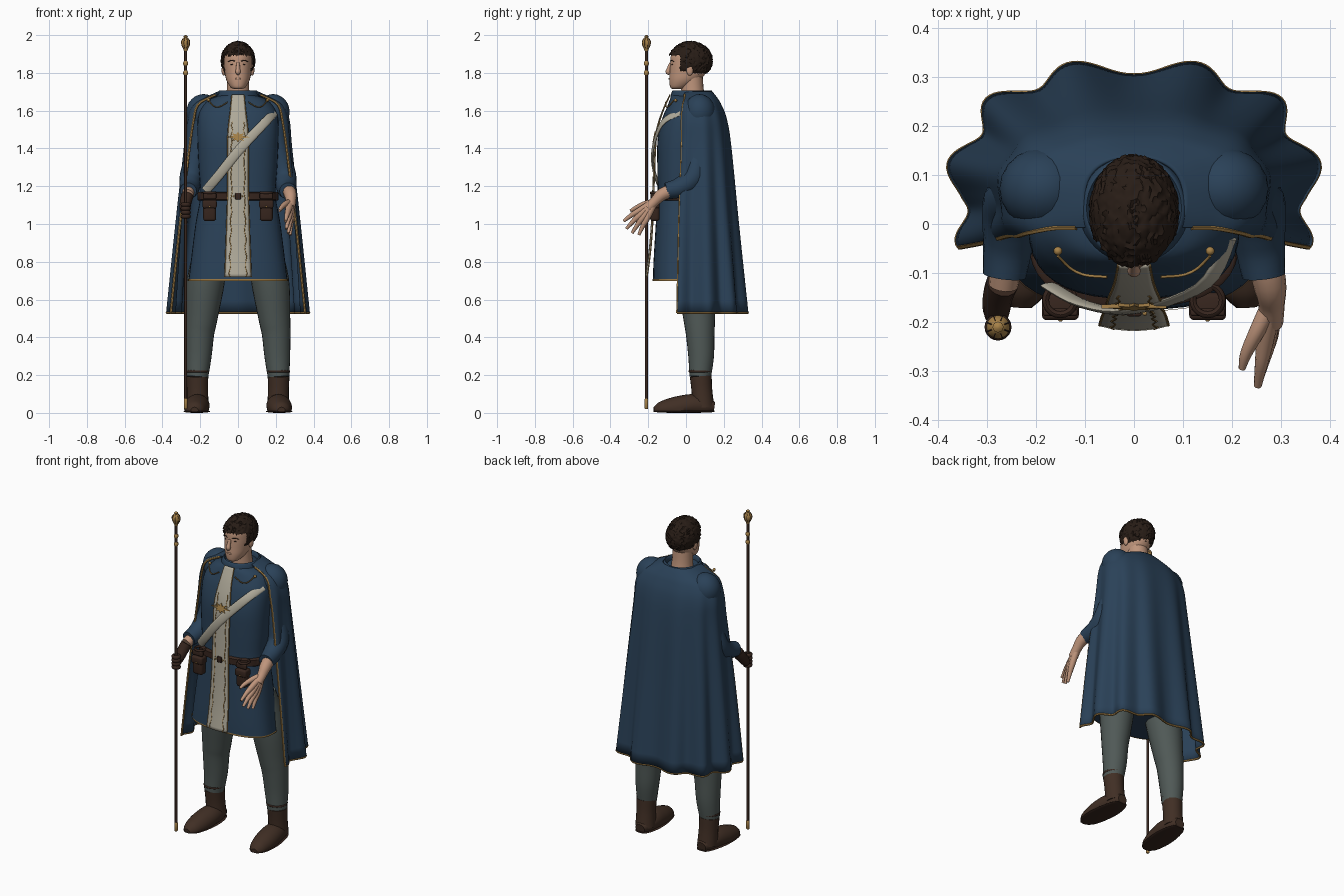
import bpy, bmesh, random
from math import sin, cos, pi, radians, copysign
from mathutils import Vector

random.seed(4)
if "Cube" in bpy.data.objects:
    bpy.data.objects.remove(bpy.data.objects["Cube"])
made = []


def material(name, *rgb):
    m = bpy.data.materials.new(name)
    m.use_nodes = True
    m.diffuse_color = (*rgb, 1)
    m.node_tree.nodes["Principled BSDF"].inputs["Base Color"].default_value = (*rgb, 1)
    return m


blue = material("blue cloth", .023, .053, .097)
gold = material("gold trim", .38, .22, .065)
cream = material("cream cloth", .43, .4, .32)
skin = material("skin", .52, .3, .2)
hair = material("dark hair", .021, .012, .008)
boot = material("brown leather", .052, .028, .018)
belt_brown = material("dark leather", .038, .019, .013)
grey = material("grey wool", .08, .1, .094)


def finish(name, bm, mat):
    bmesh.ops.recalc_face_normals(bm, faces=bm.faces[:])
    mesh = bpy.data.meshes.new(name)
    bm.to_mesh(mesh)
    bm.free()
    mesh.materials.append(mat)
    ob = bpy.data.objects.new(name, mesh)
    bpy.context.collection.objects.link(ob)
    made.append(ob)
    return ob


def surface(name, rows, mat, closed=True, caps=True, thick=0):
    """Bridge rows of points into a surface."""
    bm = bmesh.new()
    grid = [[bm.verts.new(p) for p in row] for row in rows]
    n = len(grid[0])
    for a, b in zip(grid, grid[1:]):
        for i in range(n if closed else n - 1):
            j = (i + 1) % n
            bm.faces.new((a[i], a[j], b[j], b[i]))
    if closed and caps:
        bm.faces.new(grid[0])
        bm.faces.new(grid[-1])
    ob = finish(name, bm, mat)
    if thick:
        mod = ob.modifiers.new("thickness", "SOLIDIFY")
        mod.thickness, mod.offset = thick, 0
    return ob


def smooth(points, steps=5):
    """Resample control tuples along a smooth spline."""
    p = [Vector(q) for q in points]
    out = []
    for i in range(len(p) - 1):
        a, b, c, d = p[max(i - 1, 0)], p[i], p[i + 1], p[min(i + 2, len(p) - 1)]
        for k in range(steps):
            t = k / steps
            out.append(b + (c - a) * t / 2 + (2 * a - 5 * b + 4 * c - d) * t * t / 2
                       + (3 * b - a - 3 * c + d) * t ** 3 / 2)
    return out + [p[-1]]


def tube(name, points, mat, n=14, flat=1, ref=None, floor=None, steps=5):
    """Sweep a round or flattened section along x, y, z, radius points."""
    path = smooth(points, steps)
    pos = [Vector(q[:3]) for q in path]
    whole = (pos[-1] - pos[0]).normalized()
    ref = ref or (Vector((0, 0, 1)) if abs(whole.z) < .75 else Vector((0, 1, 0)))
    rows = []
    for i, q in enumerate(path):
        t = (pos[min(i + 1, len(pos) - 1)] - pos[max(i - 1, 0)]).normalized()
        side = t.cross(ref).normalized()
        up = side.cross(t)
        row = [pos[i] + q[3] * (side * cos(2 * pi * k / n) + up * flat * sin(2 * pi * k / n))
               for k in range(n)]
        if floor is not None:
            for v in row:
                v.z = max(v.z, floor)
        rows.append(row)
    return surface(name, rows, mat)


def power(v, e):
    return copysign(abs(v) ** e, v)


def loft(name, levels, mat, n=40, e=.8, caps=True, steps=4):
    """Stack rounded sections given as z, front y, back y, half width."""
    rows = []
    for z, front, back, w in smooth(levels, steps):
        mid, depth = (front + back) / 2, (back - front) / 2
        rows.append([(w * power(cos(2 * pi * k / n), e),
                      mid + depth * power(sin(2 * pi * k / n), e), z) for k in range(n)])
    return surface(name, rows, mat, caps=caps)


def lathe(name, x, y, profile, mat, n=12):
    return surface(name, [[(x + r * cos(2 * pi * k / n), y + r * sin(2 * pi * k / n), z)
                           for k in range(n)] for z, r in profile], mat)


def ball(name, centre, size, mat, detail=3):
    bm = bmesh.new()
    bmesh.ops.create_icosphere(bm, subdivisions=detail, radius=1)
    for v in bm.verts:
        v.co = Vector(centre) + v.co * Vector(size)
    return finish(name, bm, mat)


def box(name, centre, size, mat, bevel=.01):
    bm = bmesh.new()
    bmesh.ops.create_cube(bm, size=1)
    for v in bm.verts:
        v.co = Vector(centre) + v.co * Vector(size)
    bmesh.ops.bevel(bm, geom=bm.edges[:], offset=bevel, segments=3, affect="EDGES", profile=.5)
    return finish(name, bm, mat)


def ring(name, centre, major, minor, mat):
    c, up, rows = Vector(centre), Vector((0, 0, 1)), []
    for i in range(21):
        d = Vector((cos(pi * i / 10), sin(pi * i / 10), 0))
        rows.append([c + d * (major + minor * cos(pi * k / 4)) + up * minor * sin(pi * k / 4)
                     for k in range(8)])
    return surface(name, rows, mat, caps=False)


# Tunic, collar and belt
loft("tunic", [(.70, -.175, .11, .262), (.8, -.172, .11, .25), (1, -.16, .11, .225),
               (1.15, -.15, .10, .2), (1.3, -.152, .12, .208), (1.45, -.15, .14, .215),
               (1.56, -.125, .14, .212), (1.62, -.10, .14, .19), (1.66, -.085, .14, .15),
               (1.68, -.075, .13, .10)], blue)
loft("tunic_hem", [(.698, -.177, .112, .264), (.708, -.178, .113, .265)], gold, caps=False)
loft("collar", [(1.63, -.09, .15, .125), (1.70, -.075, .14, .105),
                (1.695, -.06, .125, .09), (1.62, -.05, .11, .08)], blue, e=1, caps=False)
loft("belt", [(1.125, -.163, .11, .211), (1.13, -.17, .115, .215),
              (1.165, -.17, .115, .215), (1.17, -.163, .11, .211)], belt_brown, steps=1)
box("belt_buckle", (0, -.178, 1.147), (.03, .02, .035), belt_brown, .004)
for x in (-.022, .022):
    ball("buckle_stud", (x, -.182, 1.147), (.005, .005, .005), gold, 2)

# Front panel with stitched edges and a winged star
panel = smooth([(1.685, .032, -.085), (1.6, .04, -.124), (1.5, .052, -.156), (1.4, .055, -.167),
                (1.17, .055, -.176), (1, .06, -.183), (.85, .065, -.196), (.72, .07, -.215)])
surface("front_panel", [[(w * k / 4, y + 2 * (w * k / 4) ** 2, z) for k in range(-4, 5)]
                        for z, w, y in panel], cream, closed=False, thick=.006)
for s in (1, -1):
    tube("panel_edge", [(s * w, y + 2 * w * w - .001, z, .003) for z, w, y in panel], gold, 6, steps=1)
    tube("panel_stitching", [(s * w * (.62 + .07 * sin(i * 2)), y + .8 * w * w - .002, z, .0028)
                             for i, (z, w, y) in enumerate(panel[8:])], gold, 6, steps=2)
star = [((.066 if k % 8 == 0 else .045 if k % 2 == 0 else .024) * Vector((cos(pi * k / 8), .65 * sin(pi * k / 8))))
        for k in range(16)]
surface("star", [[(x, y + .2 * z, 1.46 + z) for x, z in star] for y in (-.172, -.164)], gold)

# Diagonal sash
tube("sash", [(.195, -.03, 1.59, .02), (.14, -.126, 1.535, .024), (0, -.176, 1.385, .025),
              (-.1, -.164, 1.26, .025), (-.172, -.126, 1.175, .024)],
     cream, flat=.3, ref=Vector((0, 1, 0)))

# Cape with deepening folds, trimmed along its open edges
levels = smooth([(1.7, .10, .05, .085, .08, 40), (1.67, .165, .05, .11, .11, 27),
                 (1.63, .235, .05, .135, .125, 28), (1.55, .268, .06, .155, .145, 31),
                 (1.4, .28, .06, .178, .16, 27), (1, .318, .06, .214, .2, 24),
                 (.53, .358, .06, .258, .222, 23)])
cape = []
for z, w, mid, back, front, start in levels:
    row = []
    for k in range(145):
        a = radians(-start + (180 + 2 * start) * k / 144)
        f = 1 - .065 * max(0, (1.7 - z) / 1.17) ** .8 * cos(11.25 * (a - pi / 2))
        depth = back if sin(a) > 0 else front
        row.append((f * w * power(cos(a), .85), mid + f * depth * power(sin(a), .85), z))
    cape.append(row)
surface("cape", cape, blue, closed=False, thick=.008)
tube("cape_hem", [(*p, .006) for p in cape[-1]], gold, 6, ref=Vector((0, 0, 1)), steps=1)
for k in (0, -1):
    tube("cape_edge", [(*row[k], .0065) for row in cape[3:]], gold, 6, steps=1)

# Paired parts: shoulders, sleeves, legs, boots, pouches
for s, side in ((1, "left_"), (-1, "right_")):
    def mirrored(pts):
        return [(s * p[0], *p[1:]) for p in pts]
    ball(side + "shoulder", (s * .184, .072, 1.592), (.09, .084, .096), blue)
    tube(side + "sleeve", mirrored([(.19, .07, 1.58, .07), (.208, .06, 1.42, .057),
         (.247, .045, 1.26, .06), (.255, -.03, 1.195, .053), (.264, -.105, 1.175, .044)]), blue, 20)
    tube(side + "chest_chain", mirrored([(.155, -.065, 1.655, .003), (.13, -.09, 1.625, .003),
         (.1, -.104, 1.62, .003), (.055, -.108, 1.645, .003)]), gold, 8)
    ball(side + "cape_pin", (s * .155, -.055, 1.655), (.009, .009, .009), gold, 2)
    tube(side + "trouser_leg", mirrored([(.135, .03, .9, .085), (.17, .055, .7, .1), (.193, .07, .5, .084),
         (.202, .075, .42, .076), (.208, .08, .3, .068), (.215, .075, .19, .057)]), grey, 24)
    ring(side + "ankle_band", (s * .214, .075, .22), .055, .007, belt_brown)
    tube(side + "boot_shaft", mirrored([(.215, .078, .195, .058), (.214, .084, .12, .055),
         (.212, .092, .03, .058)]), boot, 20)
    foot = mirrored([(.21, .15, .03, .03), (.211, .11, .035, .05), (.214, .04, .04, .064),
                     (.22, -.03, .03, .066), (.224, -.09, .02, .06), (.228, -.14, .014, .046),
                     (.23, -.17, .012, .02)])
    tube(side + "foot", foot, boot, 20, flat=.92, floor=.008)
    tube(side + "sole", [(x, y, .008, r * 1.05) for x, y, z, r in foot], belt_brown, 20,
         flat=.12, floor=0)
    box(side + "pouch", (s * .15, -.165, 1.07), (.068, .05, .11), belt_brown, .015)
    box(side + "pouch_flap", (s * .15, -.168, 1.105), (.075, .056, .045), belt_brown, .01)
    ball(side + "pouch_button", (s * .15, -.195, 1.092), (.005, .004, .005), gold, 2)
    ring(side + "belt_ring", (s * .15, -.155, 1.165), .03, .007, belt_brown)
    box(side + "belt_loop", (s * .15, -.18, 1.147), (.07, .015, .03), belt_brown, .005)

# Left hand, open
tube("left_forearm", [(.258, -.03, 1.195, .036), (.276, -.12, 1.16, .034), (.28, -.165, 1.12, .027),
                      (.277, -.2, 1.085, .027)], skin)
for kx, ky, kz, tx, ty, tz in ((.266, -.245, 1.072, .252, -.33, 1.015), (.272, -.24, 1.05, .256, -.315, .975),
                               (.278, -.225, 1.038, .266, -.285, .952), (.282, -.205, 1.033, .276, -.25, .942)):
    tube("left_finger", [(.28, -.165, 1.12, .021), (kx, ky, kz, .017),
                         ((kx + tx) / 2, (ky + ty) / 2, (kz + tz) / 2 + .004, .013),
                         (tx, ty, tz, .008)], skin, 10)
tube("left_thumb", [(.275, -.17, 1.115, .019), (.25, -.22, 1.105, .016), (.228, -.265, 1.085, .012),
                    (.22, -.295, 1.07, .007)], skin, 10)

# Right gloved hand around the staff
sx, sy = -.277, -.21
tube("right_forearm", [(-.256, -.05, 1.19, .036), (-.266, -.125, 1.155, .03)], skin)
tube("right_glove", [(-.268, -.12, 1.15, .033), (-.277, -.145, 1.115, .031),
                     (-.28, -.175, 1.08, .028), (-.28, -.19, 1.06, .022)], belt_brown)
for i in range(4):
    ring("right_finger", (sx, sy, 1.04 + .021 * i), .016, .0115, belt_brown)

# Staff with ribbed knob and ferrule
lathe("staff", sx, sy, [(.03, .008), (1.93, .008)], belt_brown, 10)
lathe("staff_ferrule", sx, sy, [(.02, .006), (.025, .01), (.07, .01), (.075, .008)], gold)
for z in (1.8, 1.85):
    lathe("staff_band", sx, sy, [(z - .012, .009), (z - .005, .013), (z + .005, .013), (z + .012, .009)], gold)
lathe("staff_knob", sx, sy, [(1.915, .009), (1.93, .014), (1.948, .023), (1.968, .024), (1.983, .014),
                             (1.987, .009), (1.994, .011), (2, .004)], gold, 16)
for k in range(8):
    a = pi * k / 4 + pi / 8
    tube("knob_rib", [(sx + r * cos(a), sy + r * sin(a), z, .0013) for z, r in
                      ((1.93, .014), (1.948, .023), (1.968, .024), (1.983, .014))], belt_brown, 6)

# Head and face
tube("neck", [(0, .045, 1.6, .07), (0, .035, 1.7, .06), (0, .03, 1.8, .058)], skin, 20)
loft("head", [(1.715, -.072, -.02, .022), (1.725, -.084, .01, .04), (1.76, -.088, .07, .061),
              (1.8, -.086, .105, .07), (1.85, -.083, .12, .074), (1.9, -.076, .115, .068),
              (1.935, -.03, .08, .035)], skin, e=.95)
tube("nose", [(0, -.08, 1.853, .008), (0, -.09, 1.825, .011), (0, -.095, 1.805, .014),
              (0, -.086, 1.798, .01)], skin, 10)
tube("mouth", [(-.026, -.076, 1.767, .003), (0, -.088, 1.769, .005), (.026, -.076, 1.767, .003)], skin, 8)
for s in (1, -1):
    ball("ear", (s * .076, .02, 1.815), (.011, .018, .03), skin)
    ball("eye", (s * .032, -.073, 1.845), (.009, .005, .003), hair, 2)
    tube("eyebrow", [(s * .016, -.083, 1.862, .002), (s * .035, -.076, 1.866, .003),
                     (s * .052, -.065, 1.86, .0015)], hair, 8)

# Curly hair cap, cut along the hairline
bm = bmesh.new()
bmesh.ops.create_icosphere(bm, subdivisions=5, radius=1)
for v in bm.verts:
    v.co = Vector((0, .024, 1.865)) + v.co * random.uniform(.96, 1.03) * Vector((.091, .117, .103))
cut = [v for v in bm.verts if v.co.z < random.uniform(1.785, 1.805)
       or (v.co.y < -.035 and v.co.z < random.uniform(1.88, 1.895))]
bmesh.ops.delete(bm, geom=cut, context="VERTS")
finish("hair", bm, hair)

# Smooth shading with crisp edges
bpy.ops.object.select_all(action="DESELECT")
for ob in made:
    ob.select_set(True)
bpy.context.view_layer.objects.active = made[0]
bpy.ops.object.shade_smooth_by_angle(angle=radians(45))
